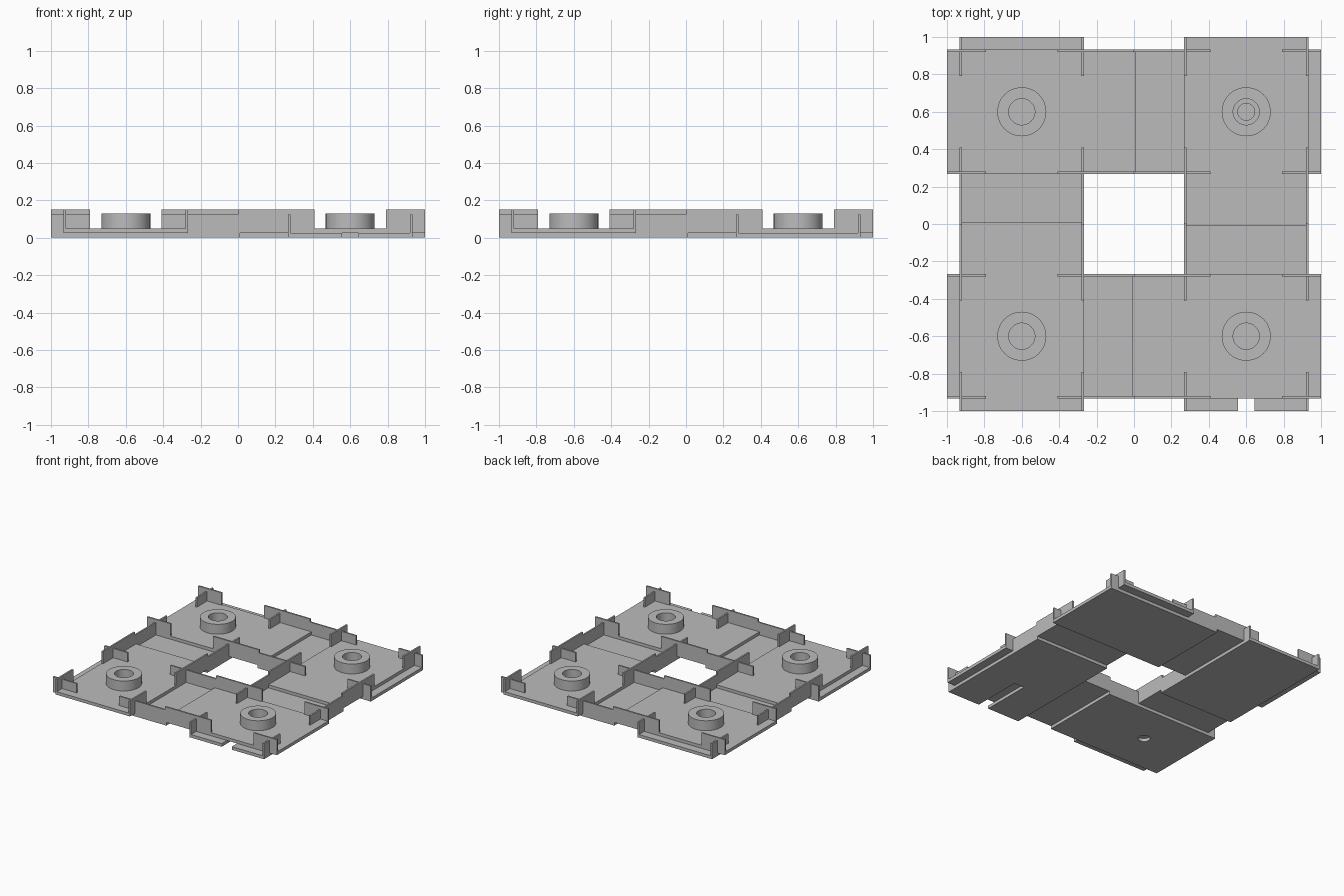
import bpy, bmesh
from math import pi
from mathutils import Matrix

if "Cube" in bpy.data.objects:
    bpy.data.objects.remove(bpy.data.objects["Cube"], do_unlink=True)

# Shared dimensions
NEAR, FAR, MID = 0.267, 0.933, 0.6
WALL, FLOOR, TALL = 0.013, 0.025, 0.125
LAP = 0.012
SLOT_A, SLOT_B = 0.79, 0.41
HOLE = 0.045

grey = bpy.data.materials.new("light_grey")
grey.use_nodes = True
colour = (0.5, 0.5, 0.5, 1)
grey.diffuse_color = colour
grey.node_tree.nodes["Principled BSDF"].inputs["Base Color"].default_value = colour


def finish(name, bm, matrix):
    """Turn a bmesh into an object placed by the matrix."""
    bm.transform(matrix)
    bmesh.ops.recalc_face_normals(bm, faces=bm.faces)
    mesh = bpy.data.meshes.new(name)
    bm.to_mesh(mesh)
    bm.free()
    mesh.materials.append(grey)
    obj = bpy.data.objects.new(name, mesh)
    bpy.context.collection.objects.link(obj)
    return obj


def add_box(bm, low, high):
    size = [b - a for a, b in zip(low, high)]
    centre = [(a + b) / 2 for a, b in zip(low, high)]
    place = Matrix.Translation(centre) @ Matrix.Diagonal((*size, 1))
    bmesh.ops.create_cube(bm, size=1, matrix=place)


def add_wall(bm, y):
    """Side wall with a deep crossing slot, extruded from its outline."""
    outline = [(-1, 0), (LAP, 0), (LAP, FLOOR), (0, FLOOR), (0, TALL),
               (-SLOT_B, TALL), (-SLOT_B, FLOOR), (-SLOT_A, FLOOR),
               (-SLOT_A, TALL), (-1, TALL)]
    face = bm.faces.new([bm.verts.new((x, y, z)) for x, z in outline])
    moved = bmesh.ops.extrude_face_region(bm, geom=[face])["geom"]
    verts = [v for v in moved if isinstance(v, bmesh.types.BMVert)]
    bmesh.ops.translate(bm, verts=verts, vec=(0, WALL, 0))


def cut(obj, cutter):
    mod = obj.modifiers.new("hole", "BOOLEAN")
    mod.operation = "DIFFERENCE"
    mod.solver = "EXACT"
    mod.object = cutter
    cutter.hide_render = True
    bpy.context.view_layer.objects.active = obj
    bpy.ops.object.modifier_apply(modifier=mod.name)
    bpy.data.objects.remove(cutter, do_unlink=True)


def channel(name, matrix, open_slot=False):
    """U-shaped channel: two slotted walls and a pierced floor."""
    bm = bmesh.new()
    add_wall(bm, -FAR)
    add_wall(bm, -NEAR - WALL)
    finish(name + "_walls", bm, matrix)

    bm = bmesh.new()
    add_box(bm, (-1, -FAR + WALL, 0), (LAP, -NEAR - WALL, FLOOR))
    floor = finish(name + "_floor", bm, matrix)

    bm = bmesh.new()
    if open_slot:
        add_box(bm, (-1.1, -MID - HOLE, -0.1), (-MID + 0.008, -MID + HOLE, 0.1))
    else:
        bmesh.ops.create_cone(bm, cap_ends=True, segments=48, radius1=HOLE,
                              radius2=HOLE, depth=0.2,
                              matrix=Matrix.Translation((-MID, -MID, 0)))
    cut(floor, finish("hole_cutter", bm, matrix))


def boss(name, matrix):
    """Raised ring lathed from a rectangular section."""
    bm = bmesh.new()
    section = [(0.07, 0.05), (0.131, 0.05), (0.131, 0.13), (0.07, 0.13)]
    verts = [bm.verts.new((r, 0, z)) for r, z in section]
    edges = [bm.edges.new((verts[i - 1], verts[i])) for i in range(4)]
    bmesh.ops.spin(bm, geom=verts + edges, cent=(0, 0, 0), axis=(0, 0, 1),
                   angle=2 * pi, steps=48)
    bmesh.ops.remove_doubles(bm, verts=bm.verts, dist=0.0005)
    ring = finish(name, bm, matrix @ Matrix.Translation((-MID, -MID, 0)))
    bpy.ops.object.select_all(action="DESELECT")
    ring.select_set(True)
    bpy.context.view_layer.objects.active = ring
    bpy.ops.object.shade_smooth_by_angle()


# The upper channel is the lower one with x and y exchanged, one floor higher
swap = Matrix(((0, 1, 0, 0), (1, 0, 0, 0), (0, 0, 1, FLOOR), (0, 0, 0, 1)))

# Pinwheel of four identical corners; one has an open slot underneath
corners = ["front_right", "front_left", "back_left", "back_right"]
for i, corner in enumerate(corners):
    turn = Matrix.Rotation(i * pi / 2, 4, "Z")
    channel(corner + "_lower_channel", turn, open_slot=(i == 1))
    channel(corner + "_upper_channel", turn @ swap)
    boss(corner + "_boss", turn)
